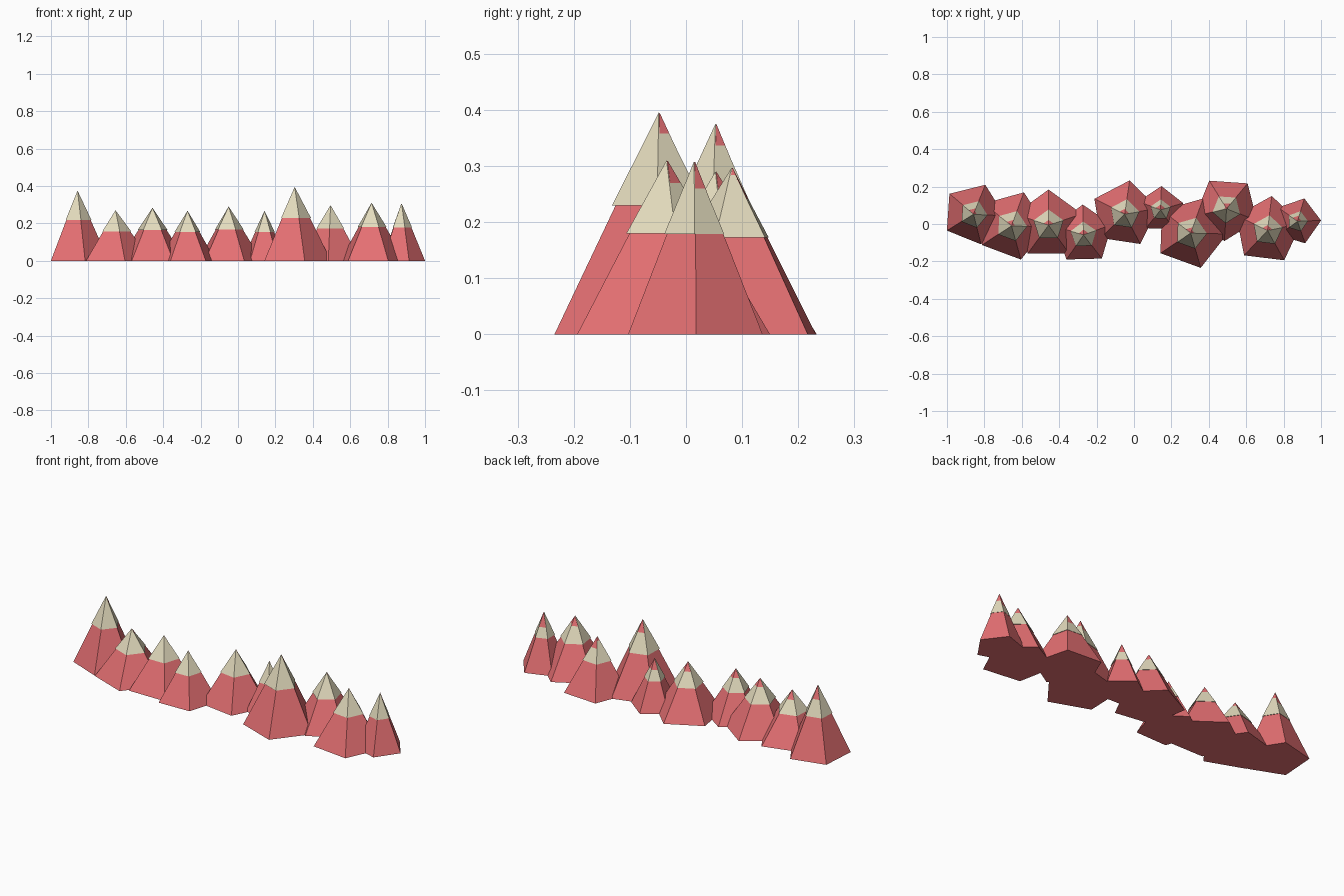
import bpy
from math import radians
from mathutils import Matrix

if "Cube" in bpy.data.objects:
    bpy.data.objects.remove(bpy.data.objects["Cube"], do_unlink=True)


def make_material(name, color):
    mat = bpy.data.materials.new(name)
    mat.use_nodes = True
    mat.diffuse_color = color
    bsdf = next(n for n in mat.node_tree.nodes if n.type == "BSDF_PRINCIPLED")
    bsdf.inputs["Base Color"].default_value = color
    bsdf.inputs["Roughness"].default_value = 0.9
    return mat


rock_red = make_material("rock red", (0.78, 0.16, 0.17, 1))
cap_cream = make_material("cap cream", (0.77, 0.71, 0.51, 1))


def five_sided_cone(name, x, y, base, radius, height, turn, mat):
    """Pyramid with one corner pointing along the turn angle, in degrees."""
    bpy.ops.mesh.primitive_cone_add(vertices=5, radius1=radius, radius2=0, depth=height)
    obj = bpy.context.object
    obj.name = name
    # the primitive starts with a corner on +y
    obj.data.transform(Matrix.Rotation(radians(turn - 90), 4, "Z"))
    obj.location = (x, y, base + height / 2)
    obj.data.materials.append(mat)
    return obj


# Peaks along the ridge: x, y, radius, height, turn
PEAKS = [
    (-0.858, 0.054, 0.168, 0.375, 68),
    (-0.655, -0.008, 0.189, 0.270, 69.5),
    (-0.457, -0.005, 0.189, 0.283, 90),
    (-0.270, -0.057, 0.161, 0.267, 91.5),
    (-0.050, 0.054, 0.181, 0.290, 81.5),
    (0.142, 0.077, 0.126, 0.267, 88),
    (0.303, -0.047, 0.195, 0.395, 70),
    (0.495, 0.083, 0.175, 0.297, 50),
    (0.714, -0.033, 0.184, 0.310, 83),
    (0.874, 0.016, 0.126, 0.308, 1),
]
CAP_SHARE = 0.42    # part of the height under the cap
CAP_FLARE = 1.06    # cap overhang
CAP_SHIFT = 0.0016  # caps sit slightly forward, baring rock behind the tip

for i, (x, y, radius, height, turn) in enumerate(PEAKS, 1):
    five_sided_cone(f"mountain_{i}", x, y, 0, radius, height, turn, rock_red)
    five_sided_cone(f"mountain_cap_{i}", x, y - CAP_SHIFT, height * (1 - CAP_SHARE),
                    radius * CAP_SHARE * CAP_FLARE, height * CAP_SHARE, turn, cap_cream)
